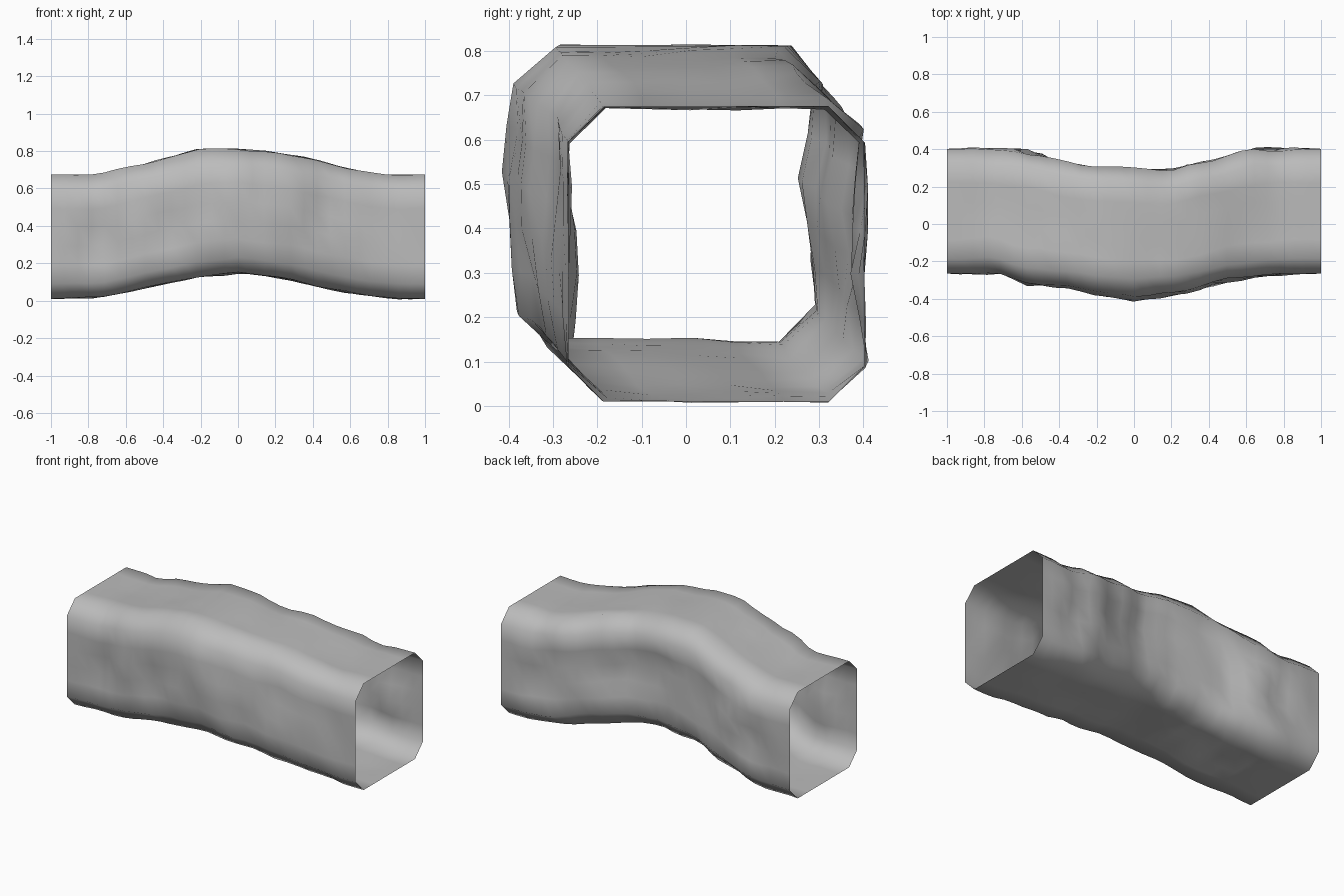
import bpy, bmesh, math
from mathutils import Vector, noise

cube = bpy.data.objects.get("Cube")
if cube:
    bpy.data.objects.remove(cube, do_unlink=True)

grey = bpy.data.materials.new("stone grey")
grey.use_nodes = True
colour = (0.5, 0.5, 0.5, 1)
grey.diffuse_color = colour
grey.node_tree.nodes["Principled BSDF"].inputs["Base Color"].default_value = colour


def curve(points, x):
    """Height of a polyline at x."""
    for (x0, v0), (x1, v1) in zip(points, points[1:]):
        if x <= x1:
            return v0 + (v1 - v0) * (x - x0) / (x1 - x0)
    return points[-1][1]


# Bounds of the four walls along the tunnel
roof = [(-1, .675), (-.75, .67), (-.5, .73), (-.2, .81), (0, .81), (.25, .785), (.5, .73), (.75, .672), (1, .675)]
floor = [(-1, .01), (-.75, .015), (-.5, .07), (-.2, .13), (0, .15), (.25, .12), (.6, .04), (.85, .01), (1, .01)]
front = [(-1, -.265), (-.75, -.265), (-.6, -.31), (-.4, -.33), (-.2, -.355), (0, -.385), (.2, -.37), (.5, -.3), (.8, -.265), (1, -.265)]
back = [(-1, .402), (-.65, .395), (-.5, .36), (-.25, .305), (0, .295), (.2, .29), (.4, .33), (.65, .395), (1, .402)]

CHAMFER = 0.08
STATIONS = 28
SPLITS = 5


def section(x):
    """Chamfered rectangle, each wall split into short spans."""
    y0, y1, z0, z1 = (curve(c, x) for c in (front, back, floor, roof))
    c = CHAMFER
    corners = [(y0 + c, z0), (y1 - c, z0), (y1, z0 + c), (y1, z1 - c),
               (y1 - c, z1), (y0 + c, z1), (y0, z1 - c), (y0, z0 + c)]
    ring = []
    for i, a in enumerate(corners):
        b = corners[(i + 1) % 8]
        n = SPLITS if i % 2 == 0 else 1
        for k in range(n):
            t = k / n
            bow = math.sin(math.pi * t) if i in (2, 6) else 0
            ring.append((a[0] + (b[0] - a[0]) * t, a[1] + (b[1] - a[1]) * t, bow))
    return ring


# Open tunnel skin with uneven rock walls and clean end rims
bm = bmesh.new()
rings = []
for s in range(STATIONS + 1):
    x = -1 + 2 * s / STATIONS
    fade = min(1, (1 - abs(x)) * 5)
    ring = []
    for y, z, bow in section(x):
        n = noise.noise_vector(Vector((x, y, z)) * 5.5) * fade
        bend = -.025 * bow * max(0, 1 - 2 * abs(x))
        ring.append(bm.verts.new((x + n.x * .015 * fade,
                                  y + n.y * (.022 + .02 * bow) + bend,
                                  z + n.z * .012)))
    rings.append(ring)
for a, b in zip(rings, rings[1:]):
    for i in range(len(a)):
        j = (i + 1) % len(a)
        bm.faces.new((a[i], b[i], b[j], a[j]))
bmesh.ops.recalc_face_normals(bm, faces=bm.faces)
middle = Vector((0, 0, .4))
if sum((f.calc_center_median() - middle).yz.dot(f.normal.yz) for f in bm.faces) < 0:
    bmesh.ops.reverse_faces(bm, faces=bm.faces)

mesh = bpy.data.meshes.new("tunnel")
bm.to_mesh(mesh)
bm.free()
mesh.materials.append(grey)
tunnel = bpy.data.objects.new("tunnel", mesh)
bpy.context.collection.objects.link(tunnel)
bpy.ops.object.select_all(action="DESELECT")
tunnel.select_set(True)
bpy.context.view_layer.objects.active = tunnel
bpy.ops.object.shade_smooth()
